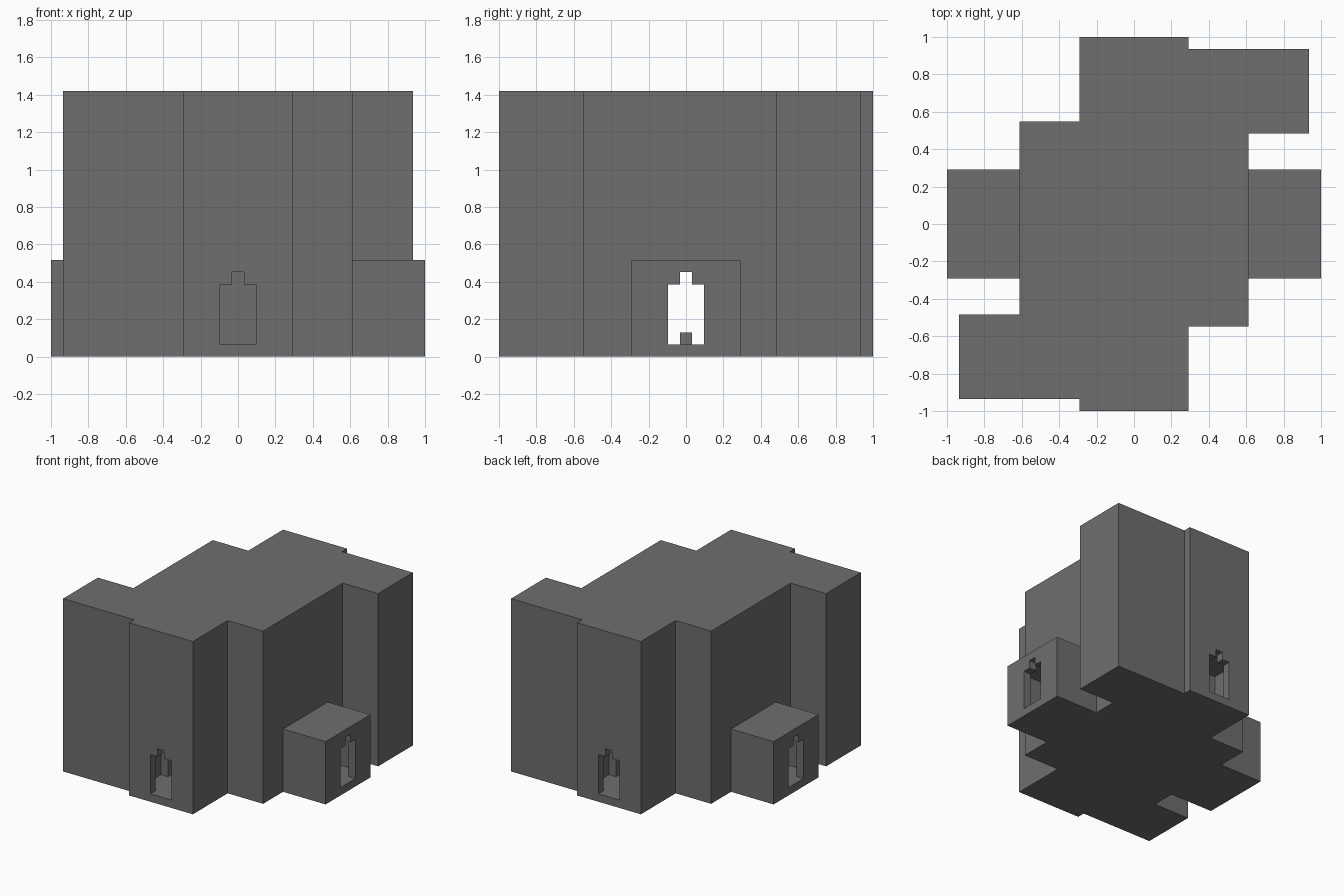
import bpy, bmesh
from mathutils import Vector

default = bpy.data.objects.get("Cube")
if default:
    bpy.data.objects.remove(default, do_unlink=True)

U = 2 / 31  # one building block

stone = bpy.data.materials.new("grey_stone")
stone.use_nodes = True
GREY = (0.156, 0.156, 0.156, 1)
stone.diffuse_color = GREY
stone.node_tree.nodes["Principled BSDF"].inputs["Base Color"].default_value = GREY


def prism(name, outline, z0, z1):
    """Extrude a floor plan, given in blocks, between two heights."""
    bm = bmesh.new()
    face = bm.faces.new([bm.verts.new((x * U, y * U, z0 * U)) for x, y in outline])
    ext = bmesh.ops.extrude_face_region(bm, geom=[face])["geom"]
    verts = [v for v in ext if isinstance(v, bmesh.types.BMVert)]
    bmesh.ops.translate(bm, verts=verts, vec=Vector((0, 0, (z1 - z0) * U)))
    bmesh.ops.recalc_face_normals(bm, faces=bm.faces)
    mesh = bpy.data.meshes.new(name)
    bm.to_mesh(mesh)
    bm.free()
    mesh.materials.append(stone)
    obj = bpy.data.objects.new(name, mesh)
    bpy.context.collection.objects.link(obj)
    return obj


def box(name, x0, x1, y0, y1, z0, z1):
    return prism(name, [(x0, y0), (x1, y0), (x1, y1), (x0, y1)], z0, z1)


def combine(target, tool, operation):
    mod = target.modifiers.new(tool.name, "BOOLEAN")
    mod.operation = operation
    mod.solver = "EXACT"
    mod.object = tool
    tool.hide_render = True
    bpy.context.view_layer.objects.active = target
    bpy.ops.object.modifier_apply(modifier=mod.name)
    bpy.data.objects.remove(tool, do_unlink=True)


# Tall hall: half of the plan, repeated by a half turn
half = [(-4.5, -15.5), (4.5, -15.5), (4.5, -8.5), (9.5, -8.5),
        (9.5, 7.5), (14.5, 7.5), (14.5, 14.5), (4.5, 14.5)]
hall = prism("hall_building", half + [(-x, -y) for x, y in half], 0, 22)

# Low side porches
combine(hall, box("porches", -15.5, 15.5, -4.5, 4.5, 0, 8), "UNION")

# Passage running from side to side
combine(hall, box("passage", -14.5, 14.5, -3.5, 3.5, 1, 7), "DIFFERENCE")

# Front and back vestibules, each with a shallow alcove
for s in (-1, 1):
    combine(hall, box("vestibule", -3.5, 3.5, *sorted((s * 14.5, s * 10.5)), 1, 7), "DIFFERENCE")
    combine(hall, box("alcove", -2.5, 2.5, *sorted((s * 11, s * 8.5)), 1, 7), "DIFFERENCE")

# Stepped doorways on all four sides
for s in (-1, 1):
    a, b = sorted((s * 16, s * 14))
    for w, top in ((1.5, 6), (0.5, 7)):
        combine(hall, box("door_y", -w, w, a, b, 1, top), "DIFFERENCE")
        combine(hall, box("door_x", a, b, -w, w, 1, top), "DIFFERENCE")

# Small block in the middle of the passage
box("pedestal", -0.5, 0.5, -0.5, 0.5, 1, 2)
